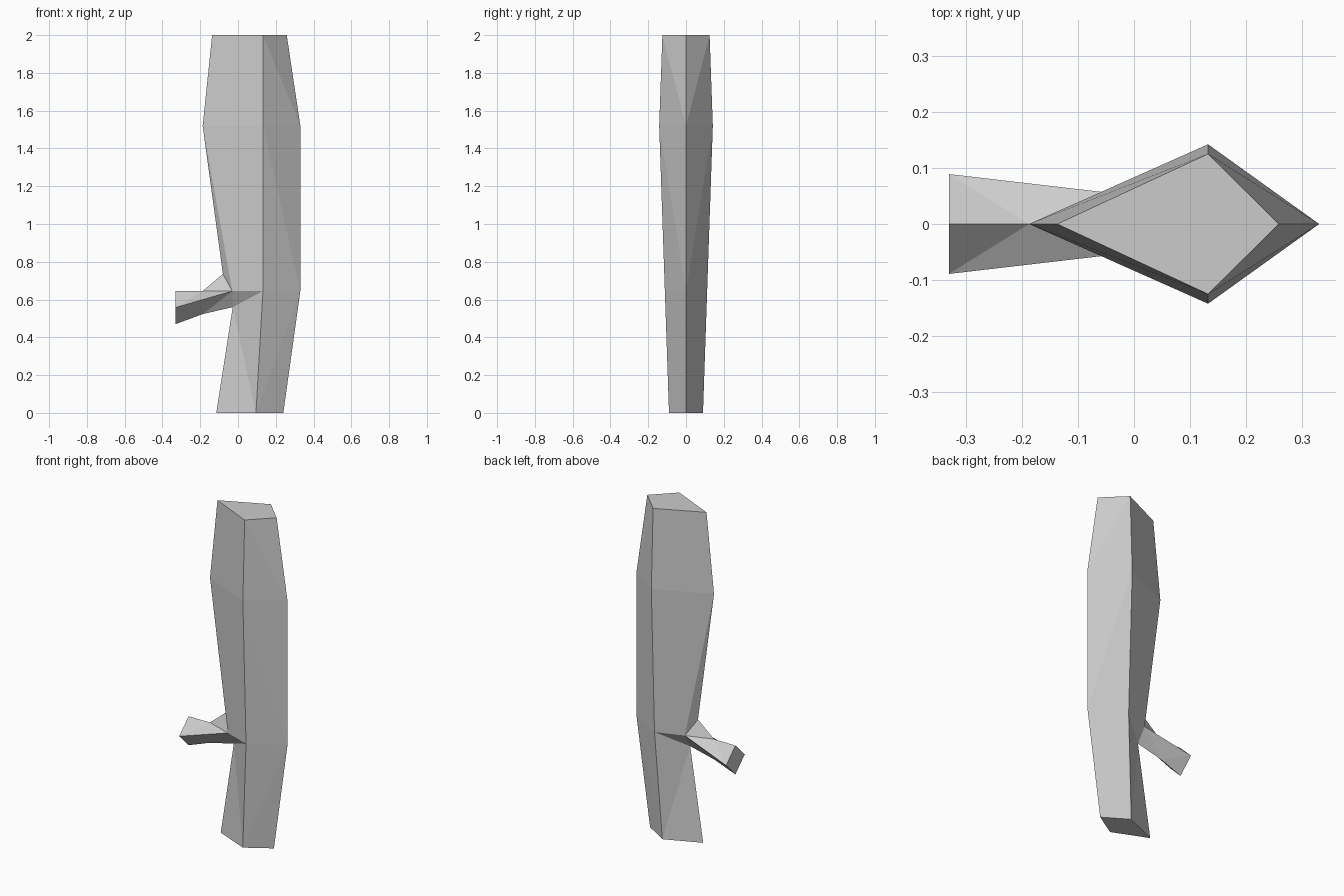
import bpy
import bmesh

if "Cube" in bpy.data.objects:
    bpy.data.objects.remove(bpy.data.objects["Cube"])


def mirrored_object(name, points, faces):
    """Front half given as named points, mirrored across y = 0."""
    bm = bmesh.new()
    verts = {key: bm.verts.new(co) for key, co in points.items()}
    for face in faces:
        bm.faces.new([verts[key] for key in face.split()])
    # copy the front half to the back and weld the centre seam
    copy = bmesh.ops.duplicate(bm, geom=bm.verts[:] + bm.edges[:] + bm.faces[:])
    for v in copy["geom"]:
        if isinstance(v, bmesh.types.BMVert):
            v.co.y = -v.co.y
    bmesh.ops.remove_doubles(bm, verts=bm.verts[:], dist=0.0005)
    bmesh.ops.recalc_face_normals(bm, faces=bm.faces[:])
    mesh = bpy.data.meshes.new(name)
    bm.to_mesh(mesh)
    bm.free()
    obj = bpy.data.objects.new(name, mesh)
    bpy.context.collection.objects.link(obj)
    return obj


points = {}

# Trunk rings: height, left x, ridge x, right x, half depth
rings = [
    (0.000, -0.115, 0.095, 0.240, 0.090),
    (0.645, None, 0.132, 0.330, 0.112),
    (1.520, -0.187, 0.132, 0.330, 0.142),
    (2.000, -0.137, 0.132, 0.258, 0.125),
]
for i, (z, left, ridge, right, depth) in enumerate(rings):
    if left is not None:
        points[f"L{i}"] = (left, 0, z)
    points[f"M{i}"] = (ridge, -depth, z)
    points[f"R{i}"] = (right, 0, z)

# Branch: joint with the trunk, waist and diamond-shaped end
points.update({
    "joint_top": (-0.080, 0, 0.735),
    "joint_side": (-0.030, -0.054, 0.645),
    "joint_low": (-0.028, 0, 0.560),
    "waist_top": (-0.187, 0, 0.645),
    "waist_low": (-0.187, 0, 0.523),
    "end_top": (-0.330, 0, 0.645),
    "end_side": (-0.330, -0.089, 0.558),
    "end_low": (-0.330, 0, 0.470),
})

faces = [
    # trunk right side and caps
    "M0 R0 R1", "M0 R1 M1", "M1 R1 M2", "R1 R2 M2", "M2 R2 M3", "R2 R3 M3",
    "L0 R0 M0", "L3 M3 R3",
    # trunk left side, above and below the branch
    "L2 M2 M3 L3", "L2 joint_side M1 M2", "L2 joint_top joint_side",
    "L0 M0 joint_low", "M0 M1 joint_low", "joint_side joint_low M1",
    # branch
    "joint_top waist_top joint_side", "waist_top end_side joint_side",
    "waist_top end_top end_side", "joint_side waist_low joint_low",
    "joint_side end_side waist_low", "end_side end_low waist_low",
    "end_top end_low end_side",
]

mirrored_object("trunk_with_branch", points, faces)
